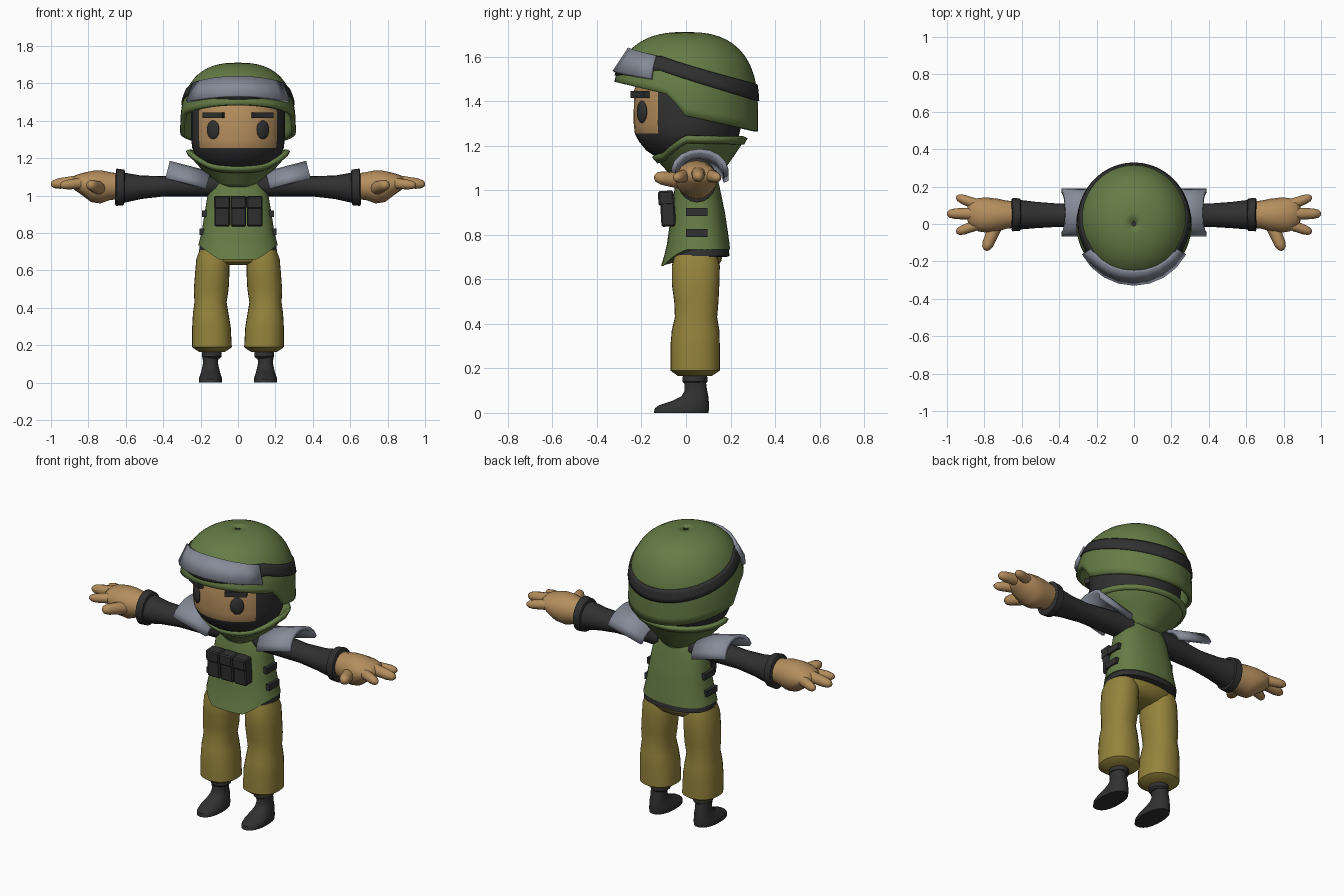
import bpy, bmesh, math
from mathutils import Vector, Matrix, Euler

if "Cube" in bpy.data.objects:
    bpy.data.objects.remove(bpy.data.objects["Cube"])


def colour(name, rgb):
    m = bpy.data.materials.new(name)
    m.diffuse_color = (*rgb, 1)
    m.use_nodes = True
    m.node_tree.nodes["Principled BSDF"].inputs["Base Color"].default_value = m.diffuse_color
    return m


GREEN = colour("olive green", (0.13, 0.20, 0.06))
BLACK = colour("charcoal", (0.030, 0.030, 0.031))
SKIN = colour("tan skin", (0.46, 0.27, 0.11))
GREY = colour("steel grey", (0.24, 0.26, 0.32))
MUSTARD = colour("mustard", (0.30, 0.23, 0.045))


def finish(name, bm, mat, mirror=False, thick=0, angle=35):
    bmesh.ops.recalc_face_normals(bm, faces=bm.faces)
    me = bpy.data.meshes.new(name)
    bm.to_mesh(me)
    bm.free()
    me.materials.append(mat)
    ob = bpy.data.objects.new(name, me)
    bpy.context.collection.objects.link(ob)
    bpy.context.view_layer.objects.active = ob
    ob.select_set(True)
    bpy.ops.object.shade_smooth_by_angle(angle=math.radians(angle))
    ob.select_set(False)
    if thick:
        s = ob.modifiers.new("thickness", 'SOLIDIFY')
        s.thickness, s.offset = thick, 0
    if mirror:
        ob.modifiers.new("mirror", 'MIRROR')
    return ob


def grid(name, rows, mat, closed=True, caps=True, **kw):
    """Skin a list of point rows."""
    bm = bmesh.new()
    vs = [[bm.verts.new(p) for p in r] for r in rows]
    n = len(rows[0])
    for a, b in zip(vs, vs[1:]):
        for i in range(n if closed else n - 1):
            j = (i + 1) % n
            bm.faces.new((a[i], a[j], b[j], b[i]))
    if closed and caps:
        bm.faces.new(vs[0])
        bm.faces.new(vs[-1])
    return finish(name, bm, mat, **kw)


def lerp(table, z):
    """Look up (rx, y_front, y_back) in a table sorted by falling z."""
    z = max(min(z, table[0][0]), table[-1][0])
    for p, q in zip(table, table[1:]):
        if z >= q[0]:
            f = (p[0] - z) / (p[0] - q[0])
            return [u + (v - u) * f for u, v in zip(p[1:], q[1:])]


def ring_point(table, a, z, cx=0, n=2.0, off=0):
    rx, yf, yb = lerp(table, z)
    s, c = math.sin(a), math.cos(a)
    k = (abs(s) ** n + abs(c) ** n) ** (-1 / n)
    return Vector((cx + (rx + off) * s * k, (yf + yb) / 2 - ((yb - yf) / 2 + off) * c * k, z))


def body(name, table, mat, cx=0, n=2.0, nu=32, **kw):
    """Upright form with one elliptical ring per table row."""
    rows = [[ring_point(table, math.tau * i / nu, r[0], cx, n) for i in range(nu)] for r in table]
    return grid(name, rows, mat, **kw)


def shell(name, table, mat, top, low, a0=0, a1=360, nu=48, nv=10, n=2.0, off=0, ease=False, **kw):
    """Wrap of a table surface between two heights that depend on the angle."""
    closed = a1 - a0 == 360
    rows = []
    for j in range(nv + 1):
        t = j / nv
        t = 1 - math.cos(t * math.pi / 2) if ease else t
        row = []
        for i in range(nu if closed else nu + 1):
            a = math.radians(a0 + (a1 - a0) * i / nu)
            row.append(ring_point(table, a, top(a) + (low(a) - top(a)) * t, 0, n, off))
        rows.append(row)
    return grid(name, rows, mat, closed=closed, **kw)


def tube(name, pts, mat, nu=16, **kw):
    """Loft of ellipses (x, y, z, width radius, height radius) along a limb."""
    ax = (Vector(pts[-1][:3]) - Vector(pts[0][:3])).normalized()
    e2 = (Vector((0, 0, 1)) - ax * ax.z).normalized()
    e1 = e2.cross(ax)
    rows = [[Vector(p[:3]) + e1 * p[3] * math.cos(math.tau * i / nu) + e2 * p[4] * math.sin(math.tau * i / nu)
             for i in range(nu)] for p in pts]
    return grid(name, rows, mat, mirror=True, **kw)


def box(name, loc, size, mat, rot=(0, 0, 0), bevel=0, **kw):
    bm = bmesh.new()
    bmesh.ops.create_cube(bm, size=1, matrix=Matrix.LocRotScale(Vector(loc), Euler(rot), Vector(size)))
    if bevel:
        bmesh.ops.bevel(bm, geom=bm.edges[:], offset=bevel, segments=1, affect='EDGES')
    return finish(name, bm, mat, **kw)


def ramp(pairs, v):
    return lerp([(-x, y) for x, y in pairs], -v)[0]


# Helmet dome with a stepped rim
dome = []
for k in range(31):
    u = math.cos(k / 30 * math.pi / 2)
    p = max(1 - u ** 2.6, 1e-5) ** (1 / 2.6)
    dome.append((1.35 + 0.35 * u, 0.298 * p, -0.322 * p, 0.312 * p))
dome.append((1.25, 0.298, -0.322, 0.312))
helm_y = lambda a: -0.31 * math.cos(a)
rim = lambda a: ramp([(-0.31, 1.485), (-0.07, 1.43), (0.0, 1.335), (0.31, 1.265)], helm_y(a))
shell("helmet", dome, GREEN, lambda a: 1.6999, rim, nv=16, ease=True, caps=False, thick=0.022)

# Strap round the helmet and plate on its front
strap_top = lambda a: ramp([(-0.31, 1.61), (-0.12, 1.60), (0.31, 1.475)], helm_y(a))
strap_low = lambda a: ramp([(-0.31, 1.515), (-0.12, 1.54), (0.31, 1.40)], helm_y(a))
shell("helmet_strap", dome, BLACK, strap_top, strap_low, nv=3, off=0.012, caps=False, thick=0.012)
shell("helmet_plate", dome, GREY, lambda a: 1.60 + 0.035 * math.cos(a * 1.4),
      lambda a: 1.50 + 0.03 * math.cos(a * 1.4), a0=-62, a1=62, nu=8, nv=1, off=0.022, thick=0.022)

# Head: balaclava with the face left open
head_table = [(1.53, 0.23, -0.20, 0.22), (1.45, 0.25, -0.233, 0.25), (1.35, 0.25, -0.235, 0.255),
              (1.30, 0.25, -0.235, 0.25), (1.255, 0.245, -0.23, 0.24), (1.22, 0.23, -0.212, 0.23),
              (1.18, 0.20, -0.18, 0.21), (1.15, 0.165, -0.135, 0.19), (1.10, 0.11, -0.07, 0.15)]
head = body("head", head_table, BLACK)
head.data.materials.append(SKIN)
for f in head.data.polygons:
    if f.center.z > 1.256 and f.center.y < -0.125:
        f.material_index = 1

# Eyes and brows
bm = bmesh.new()
bmesh.ops.create_uvsphere(bm, u_segments=20, v_segments=12, radius=1, matrix=Matrix.LocRotScale(
    Vector((0.133, -0.198, 1.352)), Euler((0, 0, math.radians(32))), Vector((0.038, 0.014, 0.05))))
finish("eye", bm, BLACK, mirror=True)
box("eyebrow", (0.131, -0.206, 1.43), (0.12, 0.03, 0.03), BLACK, rot=(0, 0, math.radians(30)), mirror=True)

# Green collar cupping the head
collar = [(1.25, 0.262, -0.20, 0.262), (1.20, 0.236, -0.165, 0.235), (1.15, 0.19, -0.13, 0.20),
          (1.10, 0.135, -0.085, 0.165), (1.05, 0.09, -0.04, 0.13)]
collar_rim = lambda a: ramp([(-1, 1.155), (-0.75, 1.165), (-0.15, 1.243), (1, 1.238)], -math.cos(a))
shell("collar", collar, GREEN, collar_rim, lambda a: 1.05, nv=6, off=0.004, caps=False, thick=0.014)
shell("collar_rim", collar, GREEN, collar_rim, lambda a: collar_rim(a) - 0.028, nv=1, off=0.012,
      caps=False, thick=0.02)

# Vest with a front flap, belt below it
vest = [(1.10, 0.115, -0.03, 0.13), (1.02, 0.16, -0.05, 0.15), (0.9, 0.18, -0.065, 0.175),
        (0.8, 0.195, -0.08, 0.19), (0.74, 0.212, -0.088, 0.198), (0.66, 0.212, -0.112, 0.2)]


def vest_low(a):
    x = abs(0.212 * math.sin(a))
    return 0.735 if math.cos(a) < 0 else 0.66 + 0.075 * min(max((x - 0.10) / 0.10, 0), 1)


shell("vest", vest, GREEN, lambda a: 1.10, vest_low, nu=40, nv=9, n=2.4)
body("belt", [(0.75, 0.20, -0.075, 0.188), (0.735, 0.205, -0.08, 0.193), (0.705, 0.208, -0.082, 0.195),
              (0.70, 0.19, -0.07, 0.18)], BLACK, n=2.4)
for z, x in ((0.903, 0.18), (0.807, 0.195)):
    box("vest_side_strap", (x, 0.048, z), (0.024, 0.095, 0.036), BLACK, mirror=True)

# Chest pouches
for i in (-1, 0, 1):
    x = 0.002 + i * 0.087
    box("pouch", (x, -0.082, 0.912), (0.083, 0.065, 0.15), BLACK, rot=(0.06, 0, 0), bevel=0.007)
    box("pouch_flap", (x, -0.09, 0.965), (0.086, 0.07, 0.065), BLACK, rot=(0.06, 0, 0), bevel=0.007)

# Trousers
body("trouser_hips", [(0.73, 0.195, -0.065, 0.17), (0.68, 0.20, -0.062, 0.158), (0.645, 0.15, -0.045, 0.13),
                      (0.63, 0.08, 0.0, 0.09)], MUSTARD, n=2.3)
leg = [(0.71, 0.07, -0.05, 0.14, 0.135), (0.66, 0.088, -0.064, 0.152, 0.135), (0.58, 0.092, -0.064, 0.15, 0.138),
       (0.50, 0.093, -0.053, 0.146, 0.143), (0.43, 0.086, -0.05, 0.14, 0.147), (0.37, 0.095, -0.064, 0.15, 0.146),
       (0.30, 0.103, -0.07, 0.152, 0.142), (0.19, 0.106, -0.07, 0.152, 0.139), (0.165, 0.07, -0.035, 0.115, 0.139)]
grid("trouser_leg", [[ring_point([r[:4], (0,) + r[1:4]], math.tau * i / 24, r[0], r[4], 2.3) for i in range(24)]
                     for r in leg], MUSTARD, mirror=True)

# Boots
body("boot", [(0.15, 0.042, -0.008, 0.088), (0.10, 0.041, -0.006, 0.095), (0.075, 0.046, -0.02, 0.10),
              (0.055, 0.051, -0.06, 0.102), (0.035, 0.058, -0.12, 0.104), (0.02, 0.062, -0.14, 0.104),
              (0.0, 0.062, -0.145, 0.10)], BLACK, cx=0.147, n=2.3, nu=24, mirror=True)
body("boot_cuff", [(0.17, 0.048, -0.012, 0.092), (0.16, 0.053, -0.016, 0.096), (0.14, 0.053, -0.016, 0.096),
                   (0.13, 0.042, -0.006, 0.088)], BLACK, cx=0.14, nu=24, mirror=True)

# Sleeves with cuffs
tube("sleeve", [(0.10, 0.055, 1.06, 0.07, 0.065), (0.20, 0.05, 1.06, 0.068, 0.064), (0.40, 0.047, 1.05, 0.062, 0.054),
                (0.52, 0.048, 1.045, 0.07, 0.063), (0.62, 0.05, 1.043, 0.08, 0.083)], BLACK, nu=20)
tube("sleeve_cuff", [(0.605, 0.05, 1.044, 0.075, 0.08), (0.61, 0.05, 1.044, 0.087, 0.095),
                     (0.65, 0.05, 1.045, 0.089, 0.10), (0.655, 0.05, 1.045, 0.08, 0.09)], BLACK, nu=20)

# Hands: palm, three fingers and a thumb
tube("palm", [(0.63, 0.05, 1.05, 0.07, 0.068), (0.68, 0.05, 1.05, 0.075, 0.074), (0.73, 0.047, 1.046, 0.088, 0.088),
              (0.78, 0.047, 1.05, 0.094, 0.084), (0.83, 0.05, 1.063, 0.09, 0.06), (0.87, 0.055, 1.07, 0.07, 0.04),
              (0.89, 0.055, 1.07, 0.04, 0.02)], SKIN, angle=60)


def finger(name, start, end, r):
    a, b = Vector(start), Vector(end)
    prof = [(0, 1.15), (0.4, 1.05), (0.75, 0.95), (0.92, 0.72), (1, 0.3)]
    tube(name, [(*a.lerp(b, t), r * k, r * k) for t, k in prof], SKIN, nu=12, angle=60)


finger("finger_back", (0.80, 0.09, 1.07), (0.95, 0.145, 1.055), 0.027)
finger("finger_middle", (0.82, 0.055, 1.08), (1.0, 0.055, 1.06), 0.030)
finger("finger_front", (0.80, 0.01, 1.07), (0.95, -0.045, 1.055), 0.027)
finger("thumb", (0.74, -0.01, 1.04), (0.795, -0.14, 1.06), 0.032)

# Arched shoulder pads
along, up = Vector((0.97, 0, 0.25)), Vector((-0.25, 0, 0.97))
pad = []
for k in range(9):
    a = math.radians(-85 + 170 * k / 8)
    base = Vector((0.172, 0.062 + 0.118 * math.sin(a), 1.03)) + up * 0.092 * math.cos(a)
    pad.append([base, base + along * 0.225])
grid("shoulder_pad", pad, GREY, closed=False, mirror=True, thick=0.022)
